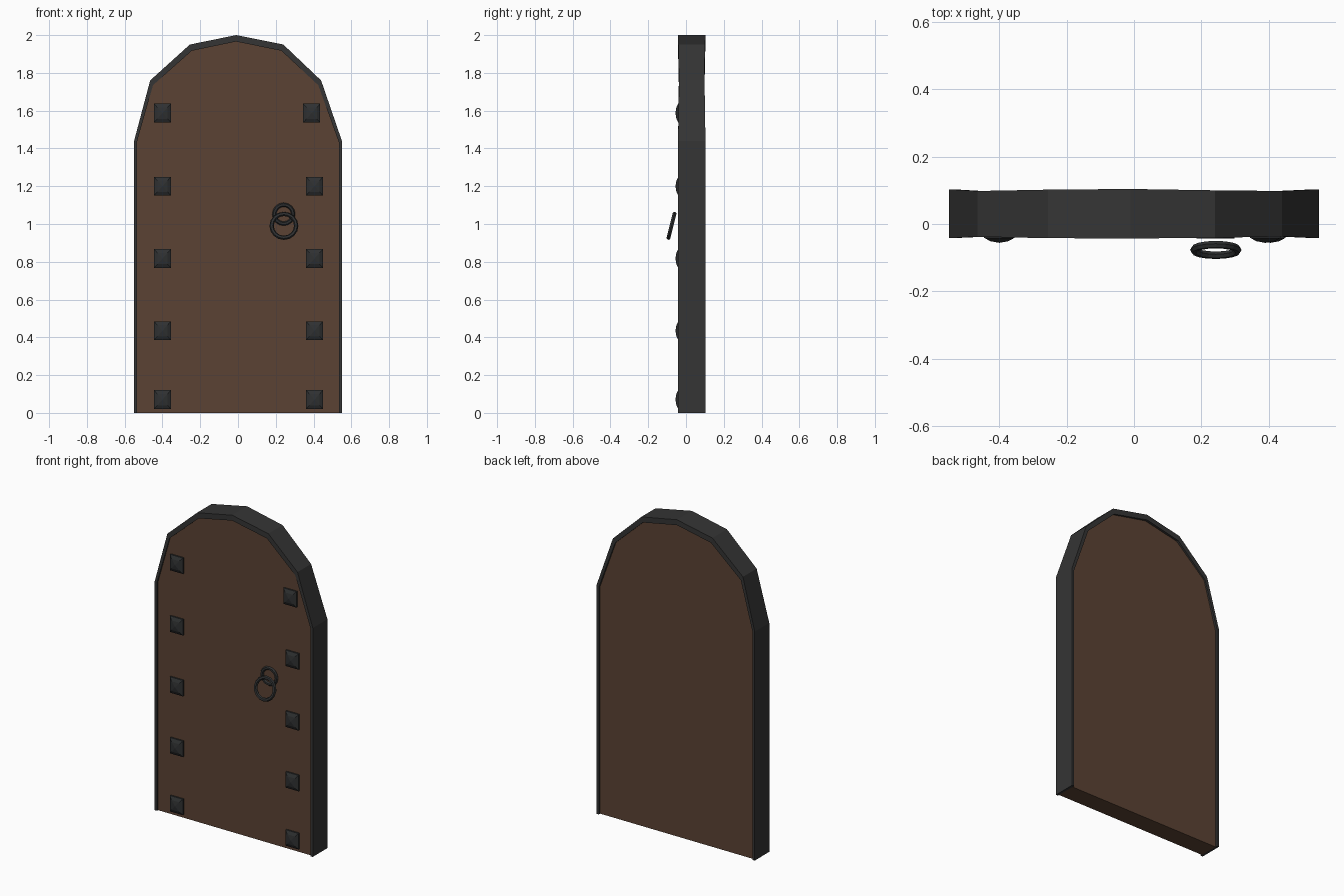
import bpy, bmesh
from math import radians, pi
from mathutils import Matrix

if "Cube" in bpy.data.objects:
    bpy.data.objects.remove(bpy.data.objects["Cube"])


def material(name, rgb):
    m = bpy.data.materials.new(name)
    m.diffuse_color = (*rgb, 1)
    m.use_nodes = True
    m.node_tree.nodes["Principled BSDF"].inputs["Base Color"].default_value = m.diffuse_color
    return m


WOOD = material("wood", (0.105, 0.055, 0.033))
IRON = material("dark_iron", (0.035, 0.035, 0.035))
STUD = material("stud_iron", (0.028, 0.030, 0.031))


def finish(name, bm, mat):
    bmesh.ops.recalc_face_normals(bm, faces=bm.faces)
    me = bpy.data.meshes.new(name)
    bm.to_mesh(me)
    bm.free()
    ob = bpy.data.objects.new(name, me)
    me.materials.append(mat)
    bpy.context.collection.objects.link(ob)
    return ob


# Arch outlines (x, z), slightly uneven as in a hand-hewn door
outer = [(-.55, 0), (-.55, 1.44), (-.465, 1.76), (-.255, 1.95), (-.01, 2.0),
         (.24, 1.95), (.44, 1.76), (.55, 1.44), (.55, 0)]
inner = [(-.535, 0), (-.535, 1.435), (-.45, 1.735), (-.245, 1.917), (-.01, 1.966),
         (.23, 1.917), (.425, 1.735), (.535, 1.43), (.535, 0)]
front = [-.042, -.042, -.038, -.042, -.043, -.041, -.037, -.042, -.042]
back = [.103, .103, .098, .102, .104, .1, .098, .103, .103]

# Iron frame: rectangular section swept along the arch
bm = bmesh.new()
sections = []
for o, i, f, b in zip(outer, inner, front, back):
    sections.append([bm.verts.new((x, y, z)) for (x, z), y in
                     ((o, f), (o, b), (i, b), (i, f))])
for a, b in zip(sections, sections[1:]):
    for k in range(4):
        bm.faces.new((a[k], a[k - 1], b[k - 1], b[k]))
bm.faces.new(sections[0])
bm.faces.new(sections[-1])
finish("frame", bm, IRON)

# Wooden door leaf, set back a little inside the frame
bm = bmesh.new()
face = bm.faces.new([bm.verts.new((x, -.031, z)) for x, z in inner])
ext = bmesh.ops.extrude_face_region(bm, geom=[face], use_keep_orig=True)
bmesh.ops.translate(bm, vec=(0, .12, 0),
                    verts=[v for v in ext["geom"] if isinstance(v, bmesh.types.BMVert)])
finish("door_leaf", bm, WOOD)


# Studs: square base with a domed pyramid top
def stud(name, cx, cz):
    bm = bmesh.new()
    rings = []
    for y, s in ((-.029, 1), (-.041, 1), (-.051, .6)):
        rings.append([bm.verts.new((cx + sx * .045 * s, y, cz + sz * .05 * s))
                      for sx, sz in ((-1, -1), (1, -1), (1, 1), (-1, 1))])
    for a, b in zip(rings, rings[1:]):
        for k in range(4):
            bm.faces.new((a[k - 1], a[k], b[k], b[k - 1]))
    tip = bm.verts.new((cx, -.056, cz))
    for k in range(4):
        bm.faces.new((rings[-1][k - 1], rings[-1][k], tip))
    bm.faces.new(rings[0])
    finish(name, bm, STUD)


for n, z in enumerate((.07, .435, .817, 1.2, 1.587)):
    stud(f"stud_left_{n}", -.4, z)
    stud(f"stud_right_{n}", .39 if n == 4 else .405, z)


# Handle: a fixed ring on the leaf and a loose ring hanging from it
def ring(name, loc, major, minor, tilt):
    bpy.ops.mesh.primitive_torus_add(
        major_segments=16, minor_segments=6, major_radius=major, minor_radius=minor,
        location=loc, rotation=(pi / 2 + radians(tilt), 0, 0))
    ob = bpy.context.object
    ob.name = name
    ob.data.materials.append(STUD)


ring("handle_mount", (.242, -.034, 1.052), .05, .011, 0)
ring("handle_ring", (.243, -.077, .99), .065, .0115, -14)
